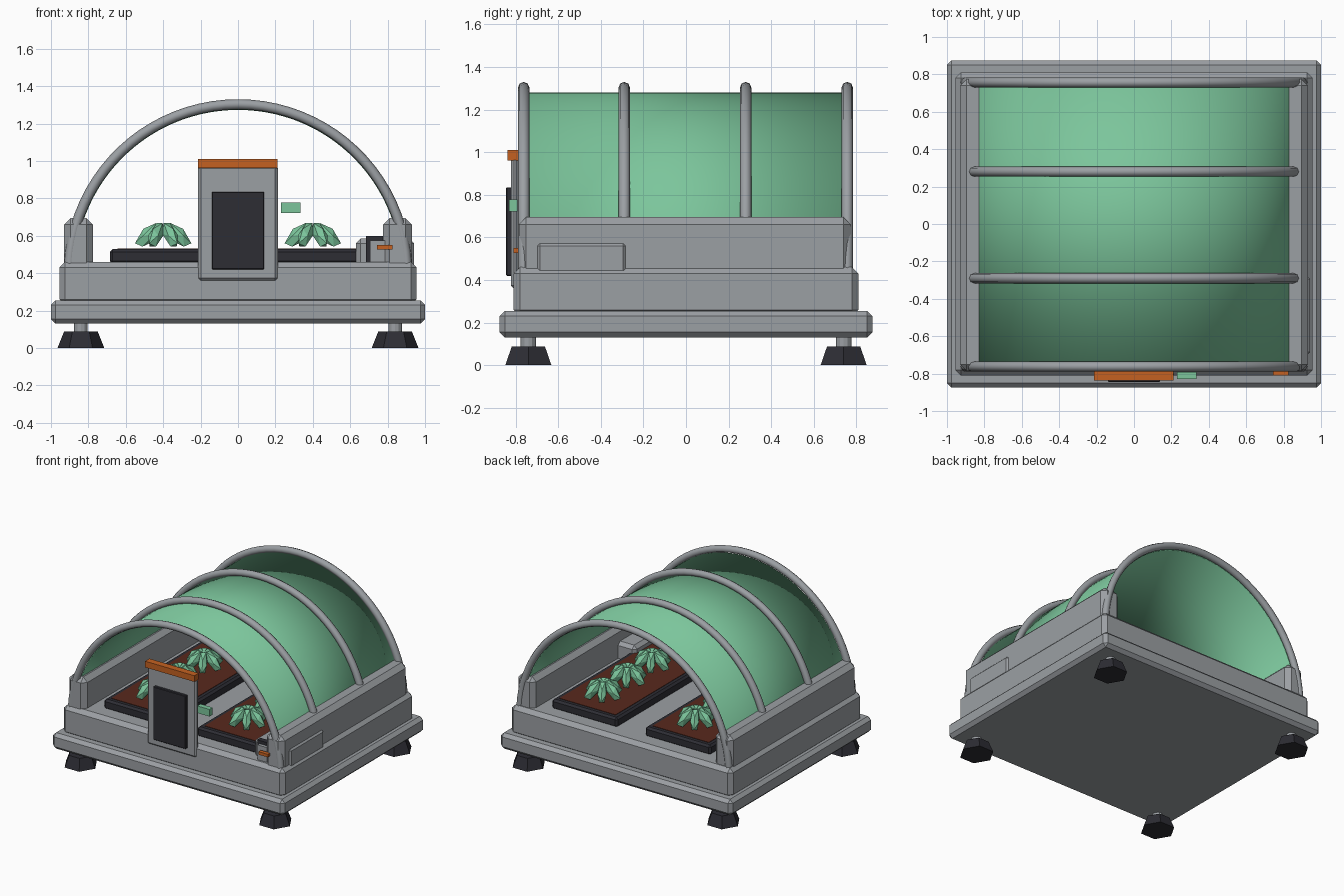
import bpy, bmesh, math
from mathutils import Matrix, Vector

cube = bpy.data.objects.get("Cube")
if cube:
    bpy.data.objects.remove(cube, do_unlink=True)


def material(name, rgb):
    m = bpy.data.materials.new(name)
    m.use_nodes = True
    m.diffuse_color = (*rgb, 1)
    m.node_tree.nodes["Principled BSDF"].inputs["Base Color"].default_value = (*rgb, 1)
    return m


GREY = material("grey metal", (0.33, 0.35, 0.37))
GREEN = material("leaf green", (0.20, 0.56, 0.33))
ORANGE = material("orange trim", (0.56, 0.12, 0.015))
DARK = material("dark plastic", (0.026, 0.026, 0.034))
SOIL = material("brown soil", (0.10, 0.022, 0.012))


def finish(name, bm, mat, smooth=False):
    mesh = bpy.data.meshes.new(name)
    bmesh.ops.recalc_face_normals(bm, faces=bm.faces)
    for f in bm.faces:
        f.smooth = smooth
    bm.to_mesh(mesh)
    bm.free()
    mesh.materials.append(mat)
    ob = bpy.data.objects.new(name, mesh)
    bpy.context.scene.collection.objects.link(ob)
    return ob


def box(name, xs, ys, zs, mat, chamfer=0):
    """Box from its min/max on each axis, with optional flat chamfers."""
    bm = bmesh.new()
    lo, hi = Vector((xs[0], ys[0], zs[0])), Vector((xs[1], ys[1], zs[1]))
    place = Matrix.Translation((lo + hi) / 2) @ Matrix.Diagonal((*(hi - lo), 1))
    bmesh.ops.create_cube(bm, size=1, matrix=place)
    if chamfer:
        bmesh.ops.bevel(bm, geom=bm.edges[:], offset=chamfer, segments=1, affect='EDGES')
    return finish(name, bm, mat)


def cone(name, x, y, z0, z1, r0, r1, sides, mat):
    bm = bmesh.new()
    place = Matrix.Translation((x, y, (z0 + z1) / 2)) @ Matrix.Rotation(math.pi / 2, 4, 'Z')
    bmesh.ops.create_cone(bm, cap_ends=True, segments=sides, radius1=r0, radius2=r1,
                          depth=z1 - z0, matrix=place)
    return finish(name, bm, mat)


# Base and feet
box("base_plate", (-1, 1), (-0.875, 0.875), (0.13, 0.255), GREY, 0.025)
box("base_tub", (-0.955, 0.955), (-0.81, 0.81), (0.23, 0.46), GREY, 0.03)
for x, sx in ((-0.84, "right"), (0.84, "left")):
    for y, sy in ((-0.74, "front"), (0.74, "back")):
        cone(f"{sy}_{sx}_foot", x, y, 0, 0.088, 0.125, 0.09, 6, DARK)
        cone(f"{sy}_{sx}_foot_stem", x, y, 0.08, 0.14, 0.036, 0.036, 12, GREY)

# Side walls
for s, side in ((-1, "right"), (1, "left")):
    box(f"{side}_wall", sorted((s * 0.775, s * 0.93)), (-0.785, 0.775), (0.42, 0.695), GREY, 0.035)

# Arched ribs and curved cover, all round one axis
AXIS_Z, RIB_R, COVER_R = 0.40, 0.903, 0.877


def arc(radius, start, steps):
    span = math.pi - 2 * start
    return [(radius * math.cos(start + span * i / steps),
             AXIS_Z + radius * math.sin(start + span * i / steps)) for i in range(steps + 1)]


for n, y in enumerate((-0.762, -0.29, 0.28, 0.757)):
    curve = bpy.data.curves.new("rib_path", 'CURVE')
    curve.dimensions = '3D'
    curve.bevel_depth = 0.027
    curve.bevel_resolution = 2
    curve.use_fill_caps = True
    pts = arc(RIB_R, 0.05, 40)
    spline = curve.splines.new('POLY')
    spline.points.add(len(pts) - 1)
    for p, (x, z) in zip(spline.points, pts):
        p.co = (x, y, z, 1)
    spline.use_smooth = True
    rib = bpy.data.objects.new(f"arch_rib_{n + 1}", curve)
    curve.materials.append(GREY)
    bpy.context.scene.collection.objects.link(rib)

bm = bmesh.new()
rows = [[bm.verts.new((x, y, z)) for x, z in arc(COVER_R, 0.2, 48)] for y in (-0.745, 0.745)]
for a, b, c, d in zip(rows[0], rows[0][1:], rows[1][1:], rows[1]):
    bm.faces.new((a, b, c, d))
cover = finish("curved_cover", bm, GREEN, True)
shell = cover.modifiers.new("thickness", 'SOLIDIFY')
shell.thickness = 0.008
shell.offset = 0

# Planting beds with soil and rows of leafy plants


def plant(name, x, y):
    bm = bmesh.new()
    for k in range(6):
        place = (Matrix.Translation((x, y, 0.605))
                 @ Matrix.Rotation(k * math.pi / 3, 4, 'Z')
                 @ Matrix.Translation((0.075, 0, 0))
                 @ Matrix.Rotation(math.radians(44), 4, 'Y')
                 @ Matrix.Diagonal((0.096, 0.036, 0.045, 1)))
        bmesh.ops.create_icosphere(bm, subdivisions=1, radius=1, matrix=place)
    finish(name, bm, GREEN)


for s, side in ((-1, "right"), (1, "left")):
    inner, outer = 0.12, 0.685
    box(f"{side}_bed", sorted((s * inner, s * outer)), (-0.68, 0.68), (0.45, 0.528), DARK, 0.015)
    box(f"{side}_soil", sorted((s * (inner + 0.04), s * (outer - 0.04))), (-0.64, 0.64),
        (0.524, 0.531), SOIL)
    for n in range(4):
        plant(f"{side}_plant_{n + 1}", s * 0.40, -0.45 + 0.3 * n)

# Front door panel
box("door", (-0.213, 0.213), (-0.822, -0.785), (0.36, 0.975), GREY, 0.014)
box("door_window", (-0.14, 0.14), (-0.845, -0.815), (0.42, 0.835), DARK, 0.004)
box("door_cap", (-0.215, 0.21), (-0.838, -0.785), (0.962, 1.01), ORANGE)
box("door_tag", (0.23, 0.335), (-0.83, -0.79), (0.722, 0.777), GREEN)

# Control unit set through the left wall
box("control_box", (0.63, 0.942), (-0.71, -0.27), (0.42, 0.585), GREY, 0.025)
box("control_screen", (0.685, 0.775), (-0.74, -0.70), (0.455, 0.60), DARK)
box("control_plate", (0.705, 0.785), (-0.765, -0.735), (0.455, 0.575), GREY)
box("control_handle", (0.743, 0.825), (-0.81, -0.78), (0.527, 0.55), ORANGE)
